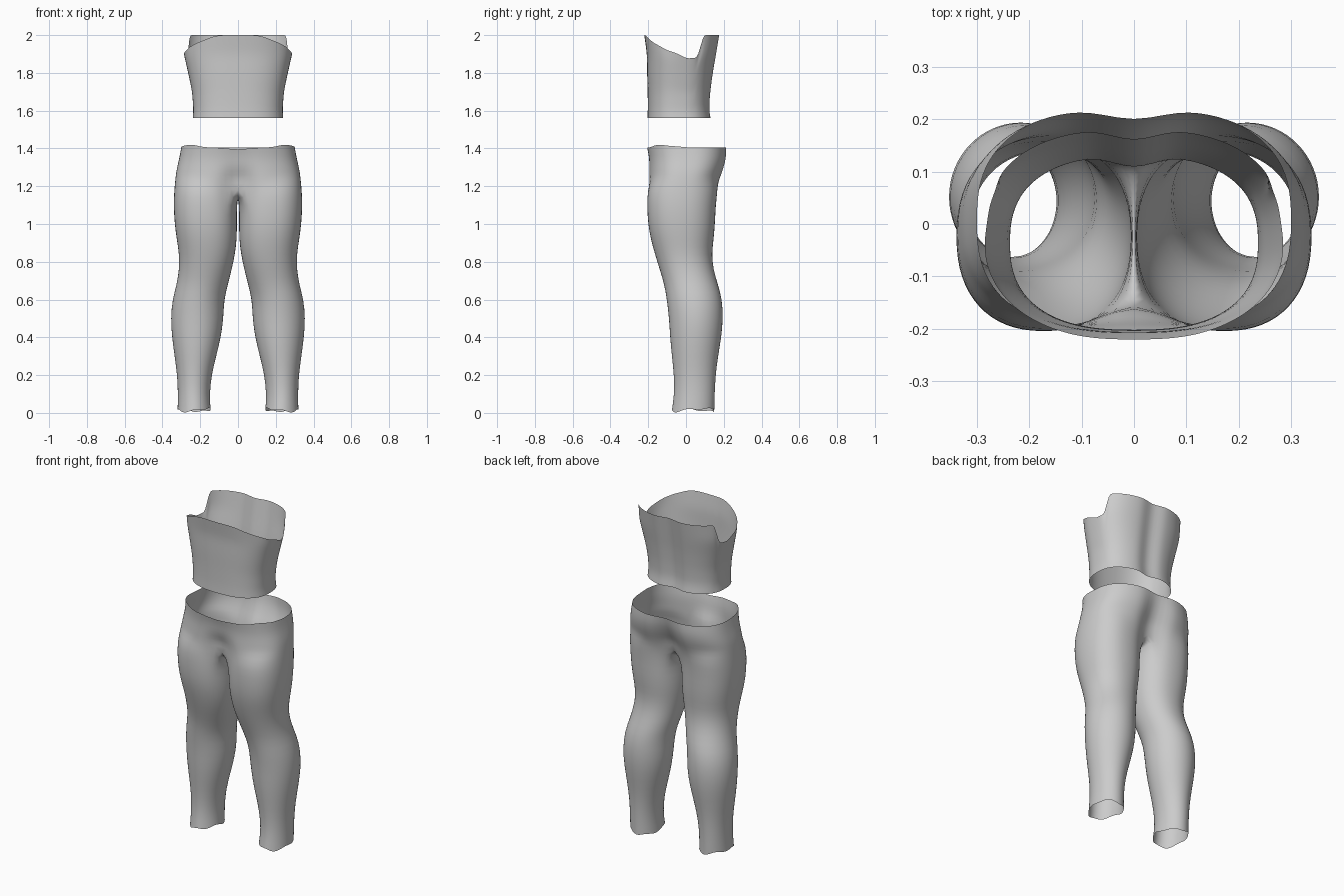
import bpy, bmesh, math
from math import sin, cos, pi, radians

if "Cube" in bpy.data.objects:
    bpy.data.objects.remove(bpy.data.objects["Cube"])

fabric = bpy.data.materials.new("grey_fabric")
fabric.diffuse_color = (0.6, 0.6, 0.6, 1)
fabric.use_nodes = True
fabric.node_tree.nodes["Principled BSDF"].inputs["Base Color"].default_value = fabric.diffuse_color


def lerp_rows(rows, z):
    """Interpolate a table of rows keyed on the first column."""
    if z <= rows[0][0]:
        return rows[0][1:]
    for a, b in zip(rows, rows[1:]):
        if z <= b[0]:
            t = (z - a[0]) / (b[0] - a[0])
            return [p + (q - p) * t for p, q in zip(a[1:], b[1:])]
    return rows[-1][1:]


def power(v, n):
    """Superellipse helper: signed power."""
    return math.copysign(abs(v) ** (2 / n), v)


def finish(bm, name, mirror):
    bmesh.ops.recalc_face_normals(bm, faces=bm.faces)
    me = bpy.data.meshes.new(name)
    bm.to_mesh(me)
    bm.free()
    ob = bpy.data.objects.new(name, me)
    bpy.context.collection.objects.link(ob)
    me.materials.append(fabric)
    for p in me.polygons:
        p.use_smooth = True
    if mirror:
        m = ob.modifiers.new("mirror", 'MIRROR')
        m.merge_threshold = 0.002
    s = ob.modifiers.new("smooth", 'SUBSURF')
    s.levels = s.render_levels = 1
    return ob


# ---- trousers: one leg lofted from rings, then half a pelvis, then mirrored
# z, inner x, outer x, front y, back y
LEG = [(0.015, .145, .32, -.075, .15), (0.1, .15, .318, -.062, .152),
       (0.2, .14, .322, -.064, .157), (0.3, .115, .336, -.075, .17),
       (0.4, .09, .35, -.085, .188), (0.5, .076, .357, -.09, .197),
       (0.6, .074, .348, -.102, .192), (0.68, .052, .325, -.115, .17),
       (0.76, .033, .312, -.14, .145), (0.84, .015, .312, -.165, .137),
       (0.92, .006, .325, -.187, .147), (1.0, .005, .336, -.202, .154),
       (1.1, .005, .342, -.207, .158), (1.18, .005, .338, -.204, .168)]
# z, half width, front y, back y, front crease, back crease
PELVIS = [(1.24, .332, -.202, .187, .055, .07), (1.28, .327, -.201, .203, .03, .06),
          (1.32, .318, -.2, .215, .014, .05), (1.36, .309, -.202, .222, .01, .038),
          (1.405, .301, -.21, .222, .008, .026)]
N, K = 32, 4        # ring sides, and half the sides along the crotch seam

bm = bmesh.new()
rings = []
for r, (z, xi, xo, yf, yb) in enumerate(LEG):
    ring = []
    e = 2.0 + 0.3 * max(0, min(1, (z - .6) / .4))
    for i in range(N):
        a = 2 * pi * i / N
        x = (xi + xo) / 2 - (xo - xi) / 2 * power(cos(a), e)
        y = (yf + yb) / 2 + (yf - yb) / 2 * power(sin(a), e)
        h = z
        if r == 0:                                   # uneven hem
            h += .008 * sin(2 * a + .6) + .006 * sin(5 * a)
        if r == len(LEG) - 1:                        # crotch seam
            d = min(i, N - i)
            if d <= K:
                x, h = 0, 1.14 + .06 * (d / K) ** 2
        ring.append(bm.verts.new((x, y, h)))
    rings.append(ring)
for lo, hi in zip(rings, rings[1:]):
    for i in range(N):
        j = (i + 1) % N
        bm.faces.new((lo[i], lo[j], hi[j], hi[i]))

prev = rings[-1][K:N - K + 1]
for r, (z, w, yf, yb, cf, cb) in enumerate(PELVIS):
    ring = []
    for i in range(len(prev)):
        u = pi * i / (len(prev) - 1)
        x = w * power(sin(u), 2.6) if 0 < i < len(prev) - 1 else 0
        y = (yf + yb) / 2 + (yf - yb) / 2 * power(cos(u), 2.6)
        g = math.exp(-(x / .065) ** 2)
        y += g * (cf if u < pi / 2 else -cb)
        h = z
        if r == len(PELVIS) - 1:                     # waist dips at the front
            h += .015 * math.exp(-((x - .25) / .05) ** 2) * (y < 0) - .012 * g * (y < 0)
        ring.append(bm.verts.new((x, y, h)))
    for i in range(len(prev) - 1):
        bm.faces.new((prev[i], prev[i + 1], ring[i + 1], ring[i]))
    prev = ring
finish(bm, "trousers", True)

# ---- torso: open shell with a ragged upper edge
# z, half width, front y, back y
TORSO = [(1.56, .24, -.204, .137), (1.6, .236, -.202, .128), (1.7, .243, -.203, .135),
         (1.8, .264, -.206, .148), (1.9, .287, -.207, .165), (2.0, .285, -.221, .182)]
# y, height of the upper edge
EDGE = [(-.205, 2.0), (-.185, 1.975), (-.16, 1.955), (-.1, 1.92), (-.03, 1.897), (0, 1.875),
        (.105, 1.885), (.118, 1.9), (.125, 1.98), (.14, 2.0)]
M, ROWS = 64, 9


def torso_point(a, z):
    w, yf, yb = lerp_rows(TORSO, z)
    x = w * power(sin(a), 2.5)
    y = (yf + yb) / 2 + (yf - yb) / 2 * power(cos(a), 2.5)
    if cos(a) < 0:                                   # groove down the spine
        y -= .024 * math.exp(-(x / .05) ** 2)
    return x, y, z


bm = bmesh.new()
cols = []
for i in range(M):
    a = 2 * pi * i / M
    y = torso_point(a, 1.92)[1]
    if cos(a) < -.4:
        y = max(y, .14)
    top = lerp_rows(EDGE, y)[0]
    cols.append([bm.verts.new(torso_point(a, 1.56 + (top - 1.56) * k / ROWS))
                 for k in range(ROWS + 1)])
for i in range(M):
    p, q = cols[i], cols[(i + 1) % M]
    for k in range(ROWS):
        bm.faces.new((p[k], q[k], q[k + 1], p[k + 1]))
finish(bm, "torso_top", False)
